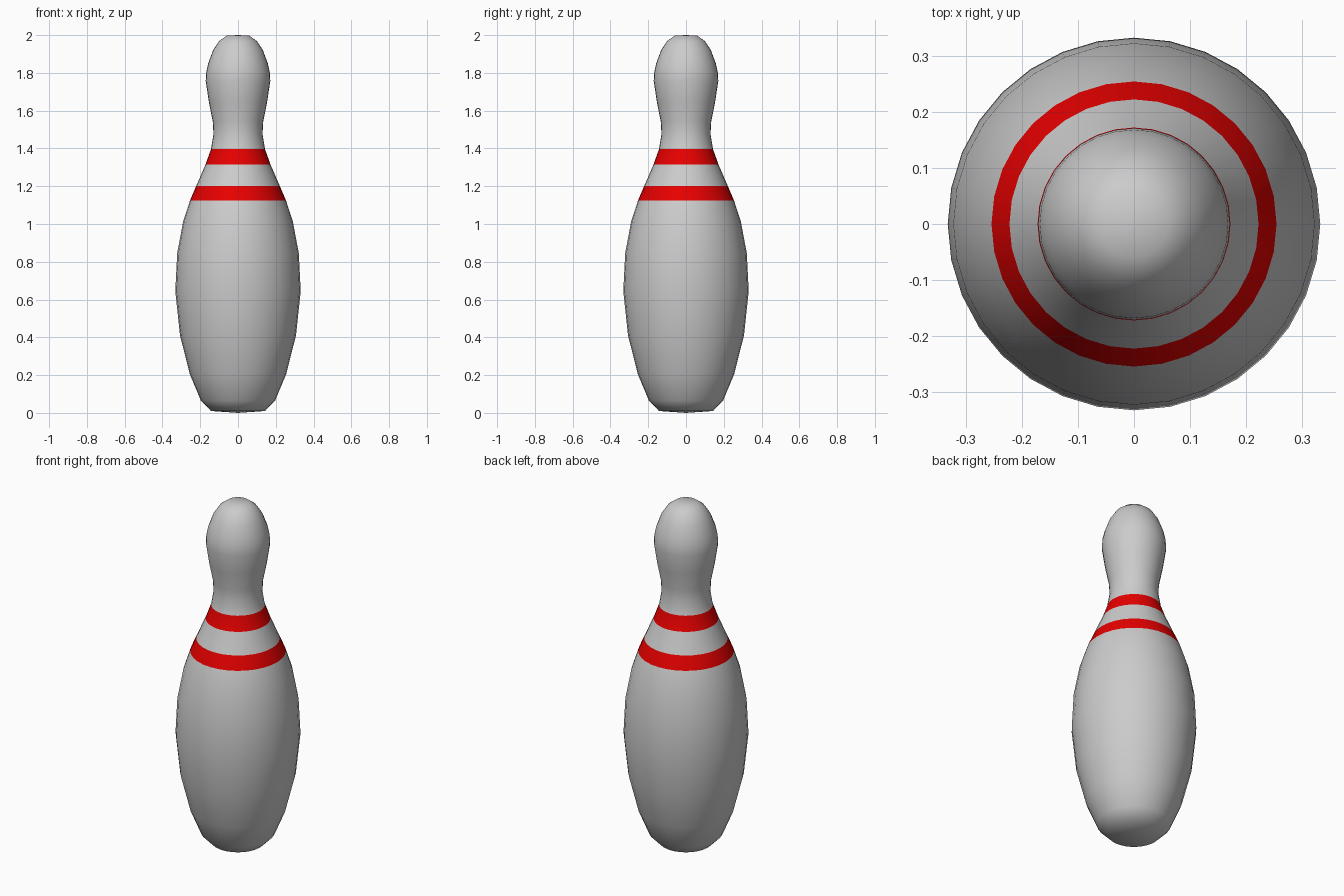
import bpy, bmesh
from math import sin, cos, pi

if "Cube" in bpy.data.objects:
    bpy.data.objects.remove(bpy.data.objects["Cube"])

SIDES = 32

# Outline of the pin as (radius, height), base to crown
profile = [
    (0.143, 0.01), (0.197, 0.066), (0.255, 0.205), (0.307, 0.41),
    (0.332, 0.645), (0.322, 0.845), (0.29, 1.015), (0.254, 1.125),
    (0.222, 1.20), (0.172, 1.315), (0.143, 1.396), (0.13, 1.475),
    (0.133, 1.54), (0.154, 1.645), (0.171, 1.757), (0.168, 1.805),
    (0.158, 1.85), (0.132, 1.92), (0.10, 1.968), (0.06, 1.997),
]
red_rows = {7, 9}   # spans of the outline painted as stripes

bm = bmesh.new()
rings = [[bm.verts.new((r * cos(2 * pi * i / SIDES), r * sin(2 * pi * i / SIDES), z))
          for i in range(SIDES)] for r, z in profile]

# Turned walls with the painted stripes
for row, (low, high) in enumerate(zip(rings, rings[1:])):
    for i in range(SIDES):
        j = (i + 1) % SIDES
        face = bm.faces.new((low[i], low[j], high[j], high[i]))
        face.material_index = 1 if row in red_rows else 0

# Base and crown fans
base = bm.verts.new((0, 0, 0))
crown = bm.verts.new((0, 0, 2))
for i in range(SIDES):
    j = (i + 1) % SIDES
    bm.faces.new((base, rings[0][j], rings[0][i]))
    bm.faces.new((crown, rings[-1][i], rings[-1][j]))

for face in bm.faces:
    face.smooth = True

mesh = bpy.data.meshes.new("bowling_pin")
bm.to_mesh(mesh)
bm.free()

# Bare grey body, red stripes
red = bpy.data.materials.new("stripe_red")
red.diffuse_color = (0.8, 0.0, 0.0, 1)
red.use_nodes = True
red.node_tree.nodes["Principled BSDF"].inputs["Base Color"].default_value = red.diffuse_color
mesh.materials.append(None)
mesh.materials.append(red)

pin = bpy.data.objects.new("bowling_pin", mesh)
bpy.context.collection.objects.link(pin)
